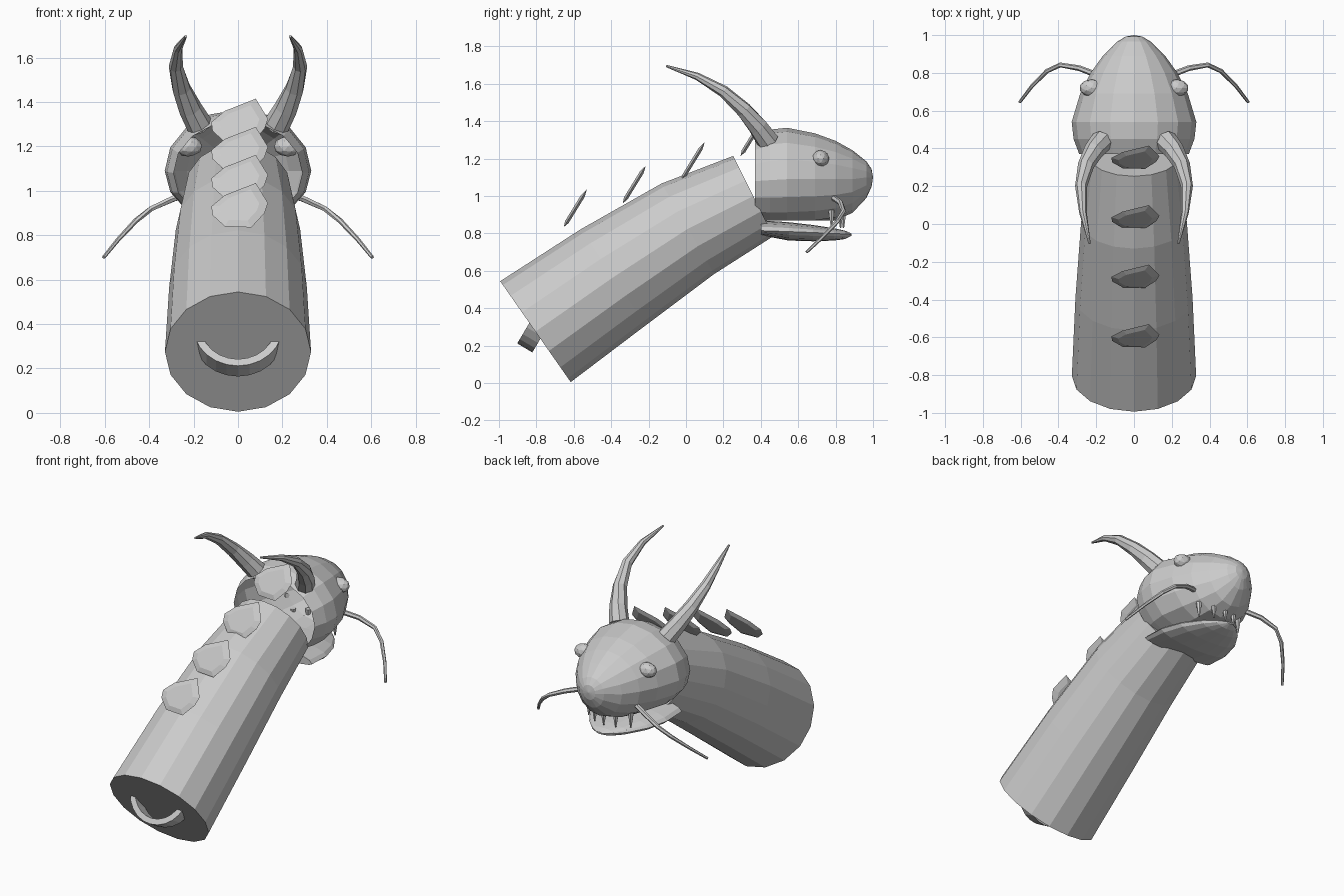
import bpy
import bmesh
from math import sin, cos, pi
from mathutils import Vector, Matrix

if "Cube" in bpy.data.objects:
    bpy.data.objects.remove(bpy.data.objects["Cube"], do_unlink=True)

grey = bpy.data.materials.new("plain grey")
grey.use_nodes = True
grey.diffuse_color = (0.6, 0.6, 0.6, 1)
grey.node_tree.nodes["Principled BSDF"].inputs["Base Color"].default_value = (0.6, 0.6, 0.6, 1)


def finish(name, bm):
    bmesh.ops.remove_doubles(bm, verts=bm.verts, dist=0.0005)
    bmesh.ops.recalc_face_normals(bm, faces=bm.faces)
    mesh = bpy.data.meshes.new(name)
    bm.to_mesh(mesh)
    bm.free()
    mesh.materials.append(grey)
    obj = bpy.data.objects.new(name, mesh)
    bpy.context.collection.objects.link(obj)
    return obj


def loft(name, rings, caps=True):
    """Skin a list of equal rings of points, optionally closing both ends."""
    bm = bmesh.new()
    loops = [[bm.verts.new(p) for p in ring] for ring in rings]
    n = len(loops[0])
    for a, b in zip(loops, loops[1:]):
        for i in range(n):
            j = (i + 1) % n
            bm.faces.new((a[i], a[j], b[j], b[i]))
    if caps:
        bm.faces.new(loops[0])
        bm.faces.new(loops[-1])
    return finish(name, bm)


def tube(name, path, radii, sides):
    """Round tapering tube with rings square to the path."""
    pts = [Vector(p) for p in path]
    rings = []
    for i, (p, r) in enumerate(zip(pts, radii)):
        t = (pts[min(i + 1, len(pts) - 1)] - pts[max(i - 1, 0)]).normalized()
        u = t.cross(Vector((0, 0, 1))).normalized()
        v = u.cross(t)
        rings.append([p + r * (u * cos(a) + v * sin(a))
                      for a in (2 * pi * k / sides for k in range(sides))])
    return loft(name, rings)


def body_rings(stations, sides, floor):
    """Rings across y: (y, half width, top, middle, bottom), flattened at floor."""
    rings = []
    for y, w, top, mid, low in stations:
        ring = []
        for k in range(sides):
            a = 2 * pi * k / sides
            h = top - mid if sin(a) > 0 else mid - low
            ring.append((w * cos(a), y, max(floor, mid + h * sin(a))))
        rings.append(ring)
    return rings


# Neck
tube("neck", [(0, -0.805, 0.275), (0, -0.39, 0.565), (0, 0.01, 0.825), (0, 0.36, 1.0)],
     [0.329, 0.31, 0.28, 0.24], 16)

# Head shell, open at the back
loft("head", body_rings([
    (0.37, 0.29, 1.315, 1.08, 0.85), (0.45, 0.32, 1.355, 1.085, 0.84),
    (0.54, 0.33, 1.365, 1.09, 0.84), (0.69, 0.285, 1.335, 1.09, 0.85),
    (0.80, 0.23, 1.295, 1.09, 0.87), (0.89, 0.165, 1.245, 1.09, 0.91),
    (0.965, 0.09, 1.185, 1.10, 0.99), (0.992, 0.045, 1.145, 1.10, 1.05),
    (1.0, 0, 1.1, 1.1, 1.1)], 16, 0.87), caps=False)

# Lower jaw
loft("lower_jaw", body_rings([
    (0.40, 0.25, 0.87, 0.815, 0.79), (0.55, 0.25, 0.86, 0.81, 0.762),
    (0.68, 0.21, 0.845, 0.805, 0.758), (0.79, 0.14, 0.828, 0.80, 0.762),
    (0.85, 0.08, 0.815, 0.797, 0.77), (0.885, 0.02, 0.80, 0.795, 0.788)], 16, 0.7))

# Upper front teeth
for i in range(5):
    x = (i - 2) * 0.075
    y = 0.84 - 2.8 * x * x
    tube("tooth", [(x, y, 0.925), (x, y + 0.001, 0.88), (x, y + 0.002, 0.83)],
         [0.018, 0.013, 0.004], 6)

for s, side in ((1, "left"), (-1, "right")):
    # Horns
    tube(side + "_horn",
         [(s * 0.17, 0.44, 1.29), (s * 0.215, 0.385, 1.37), (s * 0.255, 0.31, 1.46),
          (s * 0.28, 0.20, 1.56), (s * 0.27, 0.06, 1.64), (s * 0.235, -0.105, 1.695)],
         [0.06, 0.053, 0.043, 0.032, 0.02, 0.006], 8)
    # Whiskers
    tube(side + "_whisker",
         [(s * 0.2, 0.79, 0.99), (s * 0.29, 0.825, 0.965), (s * 0.39, 0.842, 0.92),
          (s * 0.46, 0.81, 0.865), (s * 0.54, 0.73, 0.78), (s * 0.605, 0.645, 0.70)],
         [0.016, 0.015, 0.013, 0.012, 0.01, 0.008], 6)
    # Eyes
    bm = bmesh.new()
    bmesh.ops.create_icosphere(bm, subdivisions=2, radius=0.046,
                               matrix=Matrix.Translation((s * 0.225, 0.72, 1.2))
                               @ Matrix.Diagonal((1.4, 1, 1, 1)))
    finish(side + "_eye", bm)

# Leaning back plates, each a thin bevelled polygon
outline = [(-0.12, 0.93), (-0.06, 0.98), (0.08, 1.035), (0.135, 0.945),
           (0.12, 0.90), (0.06, 0.835), (-0.06, 0.84), (-0.115, 0.89)]
slope = 0.615
normal = Vector((0, -1, slope)).normalized()
for n in range(4):
    shift = Vector((0, 0.315 * n, 0.1265 * n))
    rim = [Vector((x, -0.65 + slope * (z - 0.84), z)) + shift for x, z in outline]
    centre = sum(rim, Vector()) / len(rim)
    faces = [[centre + (p - centre) * 0.7 + normal * d for p in rim] for d in (-0.011, 0.011)]
    loft("back_plate", [faces[0], rim, faces[1]])

# Half-round handle on the neck base
hub = Vector((0, -0.76, 0.36))
out = Vector((0, -0.51, -0.86))
across = Vector((0, 0.86, -0.51))
bands = []
for k in range(13):
    a = pi * k / 12
    ray = Vector((cos(a), 0, 0)) + out * sin(a)
    bands.append([hub + ray * r + across * w
                  for r, w in ((0.165, -0.047), (0.2, -0.047), (0.2, 0.047), (0.165, 0.047))])
loft("base_handle", bands)
